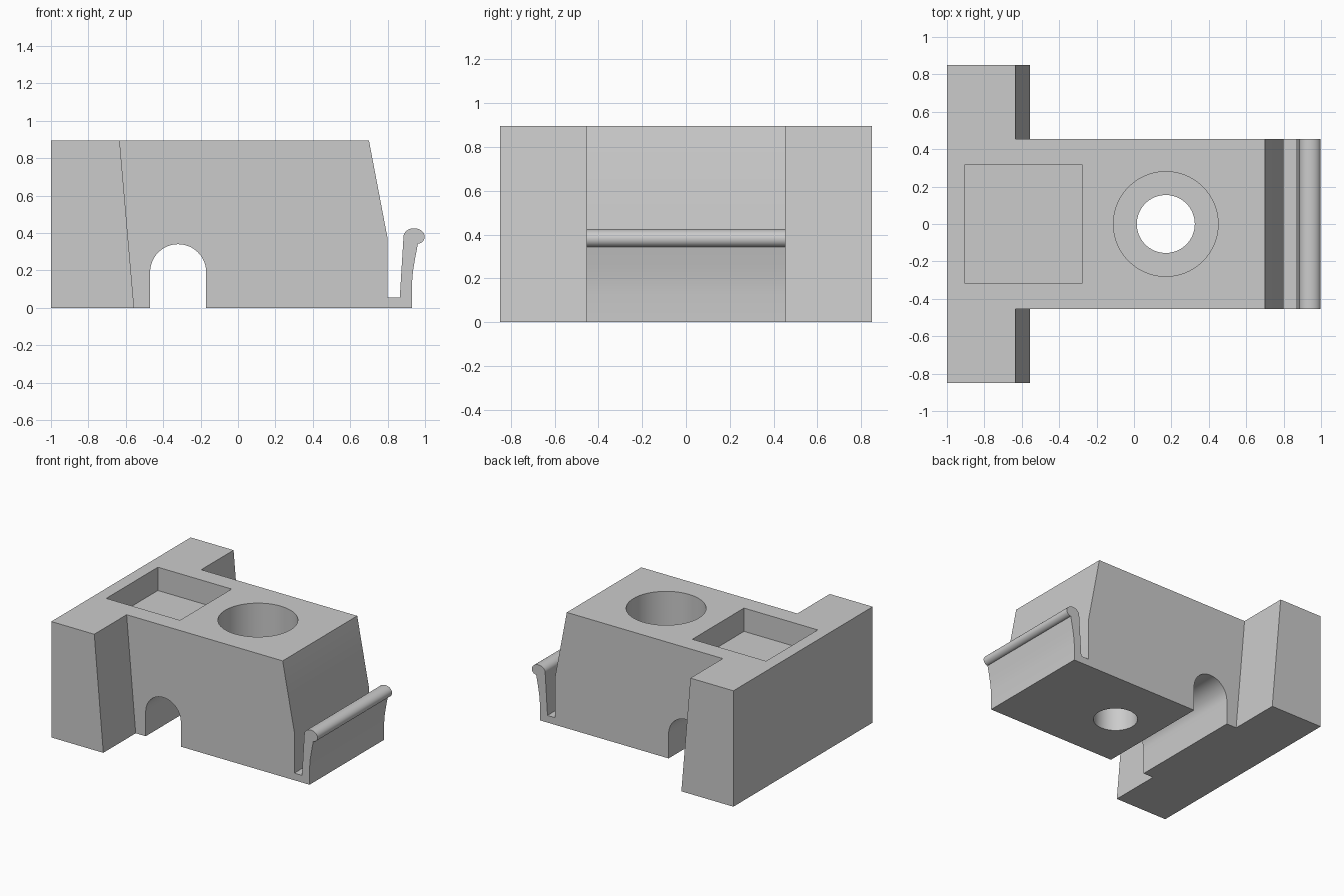
import bpy, bmesh, math

if "Cube" in bpy.data.objects:
    bpy.data.objects.remove(bpy.data.objects["Cube"])

grey = bpy.data.materials.new("light_grey")
grey.use_nodes = True
grey.diffuse_color = (0.6, 0.6, 0.6, 1)
grey.node_tree.nodes["Principled BSDF"].inputs["Base Color"].default_value = (0.6, 0.6, 0.6, 1)


def prism(name, profile, y0, y1):
    """Extrude an x-z outline along y."""
    bm = bmesh.new()
    face = bm.faces.new([bm.verts.new((x, y0, z)) for x, z in profile])
    ext = bmesh.ops.extrude_face_region(bm, geom=[face])
    moved = [v for v in ext["geom"] if isinstance(v, bmesh.types.BMVert)]
    bmesh.ops.translate(bm, vec=(0, y1 - y0, 0), verts=moved)
    bmesh.ops.recalc_face_normals(bm, faces=bm.faces)
    mesh = bpy.data.meshes.new(name)
    bm.to_mesh(mesh)
    bm.free()
    obj = bpy.data.objects.new(name, mesh)
    mesh.materials.append(grey)
    bpy.context.collection.objects.link(obj)
    return obj


def cylinder(name, radius, z0, z1):
    bpy.ops.mesh.primitive_cylinder_add(vertices=64, radius=radius, depth=z1 - z0,
                                        location=(0.17, 0, (z0 + z1) / 2))
    obj = bpy.context.object
    obj.name = name
    obj.data.materials.append(grey)
    return obj


def box(x0, x1, z0, z1):
    return [(x0, z0), (x1, z0), (x1, z1), (x0, z1)]


# Side outline: block, arched channel, spring clip with rounded bead
arch = [(-0.32 - 0.15 * math.cos(math.pi * i / 32), 0.19 + 0.15 * math.sin(math.pi * i / 32))
        for i in range(33)]
clip_outer = [(0.93, 0), (0.93, 0.13), (0.936, 0.2), (0.948, 0.27), (0.962, 0.343)]
bead_nose = [(0.962 + 0.036 * math.sin(a), 0.38 - 0.037 * math.cos(a))
             for a in (math.pi / 2 * i / 8 for i in range(1, 9))]
bead_top = [(0.9415 + 0.0565 * math.cos(a), 0.38 + 0.045 * math.sin(a))
            for a in (math.pi * i / 20 for i in range(1, 21))]
slot = [(0.865, 0.055), (0.80, 0.055)]
outline = ([(-1, 0), (-0.47, 0)] + arch + [(-0.17, 0)] + clip_outer + bead_nose
           + bead_top + slot + [(0.80, 0.37), (0.70, 0.895), (-1, 0.895)])
body = prism("clip_block", outline, -0.85, 0.85)

# Cutters: slanted side notches, square pocket, stepped bore
notch = [(-0.547, -0.1), (1.2, -0.1), (1.2, 1), (-0.642, 1)]
cutters = [
    prism("left_notch_cutter", notch, 0.455, 1),
    prism("right_notch_cutter", notch, -1, -0.455),
    prism("pocket_cutter", box(-0.905, -0.275, 0.715, 1), -0.315, 0.315),
    cylinder("counterbore_cutter", 0.28, 0.3, 1),
    cylinder("bore_cutter", 0.155, -0.1, 0.5),
]
bpy.context.view_layer.objects.active = body
for cutter in cutters:
    mod = body.modifiers.new(cutter.name, "BOOLEAN")
    mod.operation = "DIFFERENCE"
    mod.solver = "EXACT"
    mod.object = cutter
    bpy.ops.object.modifier_apply(modifier=mod.name)
for cutter in cutters:
    bpy.data.objects.remove(cutter)

# Smooth the curved walls only
bpy.ops.object.select_all(action="DESELECT")
body.select_set(True)
bpy.context.view_layer.objects.active = body
bpy.ops.object.shade_smooth_by_angle(angle=math.radians(25))
